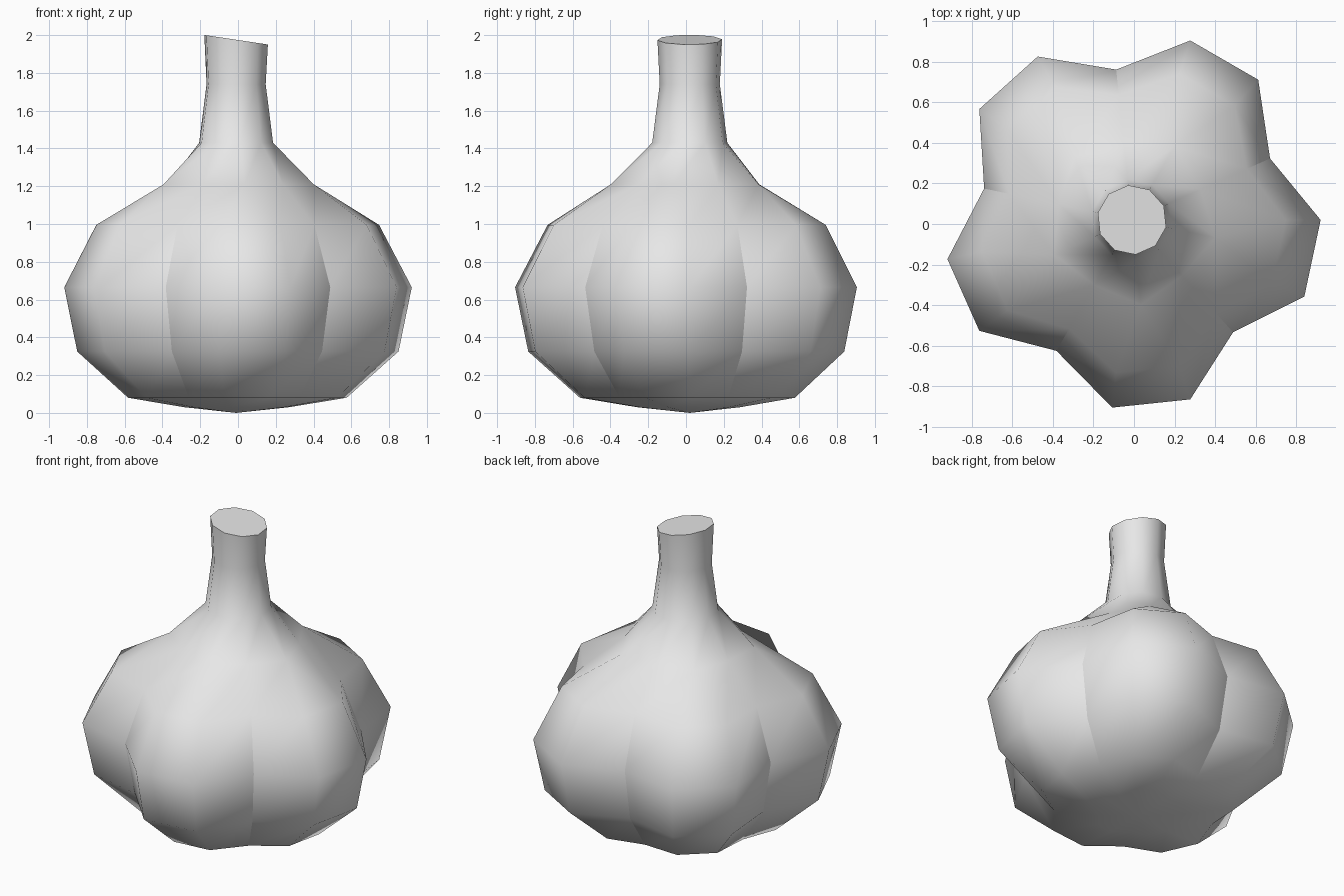
import bpy, bmesh
from math import radians, sin, cos

cube = bpy.data.objects.get("Cube")
if cube:
    bpy.data.objects.remove(cube, do_unlink=True)

skin = bpy.data.materials.new("pale_grey_skin")
skin.use_nodes = True
COLOUR = (0.8, 0.8, 0.8, 1)
skin.diffuse_color = COLOUR
skin.node_tree.nodes["Principled BSDF"].inputs["Base Color"].default_value = COLOUR

CLOVES = 5
CX, CY = -0.01, 0.02          # the bulb leans slightly off centre
# height, clove radius, groove radius, half angle of the clove's flat outer side
RINGS = [
    (0.03, 0.28, 0.24, 12),
    (0.08, 0.585, 0.50, 12),
    (0.325, 0.86, 0.68, 12),
    (0.665, 0.93, 0.745, 12),
    (0.995, 0.757, 0.62, 12),
    (1.21, 0.42, 0.37, 0),
    (1.43, 0.20, 0.20, 0),
    (1.74, 0.16, 0.16, 0),
    (1.974, 0.172, 0.172, 0),
]

bm = bmesh.new()


def point(radius, degrees, z):
    a = radians(degrees)
    return bm.verts.new((CX + radius * cos(a), CY + radius * sin(a), z))


# Rings of groove, clove edge, clove edge; the edges meet above the shoulder
rings = []
for z, clove, groove, half in RINGS:
    ring = []
    for k in range(CLOVES):
        mid = -84 + 72 * k
        ring.append(point(groove, mid - 36, z))
        first = point(clove, mid - half, z)
        ring += [first, point(clove, mid + half, z) if half else first]
    rings.append(ring)

# Slanted cut at the top of the stem
for v in set(rings[-1]):
    v.co.z -= 0.15 * v.co.x

# Skin between the rings
n = CLOVES * 3
for low, high in zip(rings, rings[1:]):
    for i in range(n):
        j = (i + 1) % n
        corners = list(dict.fromkeys([low[i], low[j], high[j], high[i]]))
        if len(corners) > 2:
            bm.faces.new(corners)

# Pointed base and flat stem cut
tip = bm.verts.new((CX, CY, 0))
for i in range(n):
    bm.faces.new([tip, rings[0][(i + 1) % n], rings[0][i]])
cap = bm.faces.new(list(dict.fromkeys(rings[-1])))
bmesh.ops.recalc_face_normals(bm, faces=bm.faces)

# Smooth skin with crisp grooves between cloves and a crisp cut
for f in bm.faces:
    f.smooth = True
for e in cap.edges:
    e.smooth = False
for low, high in zip(rings[1:4], rings[2:5]):
    for i in range(0, n, 3):
        bm.edges.get((low[i], high[i])).smooth = False

mesh = bpy.data.meshes.new("garlic_bulb")
bm.to_mesh(mesh)
bm.free()
mesh.materials.append(skin)
bulb = bpy.data.objects.new("garlic_bulb", mesh)
bpy.context.collection.objects.link(bulb)
